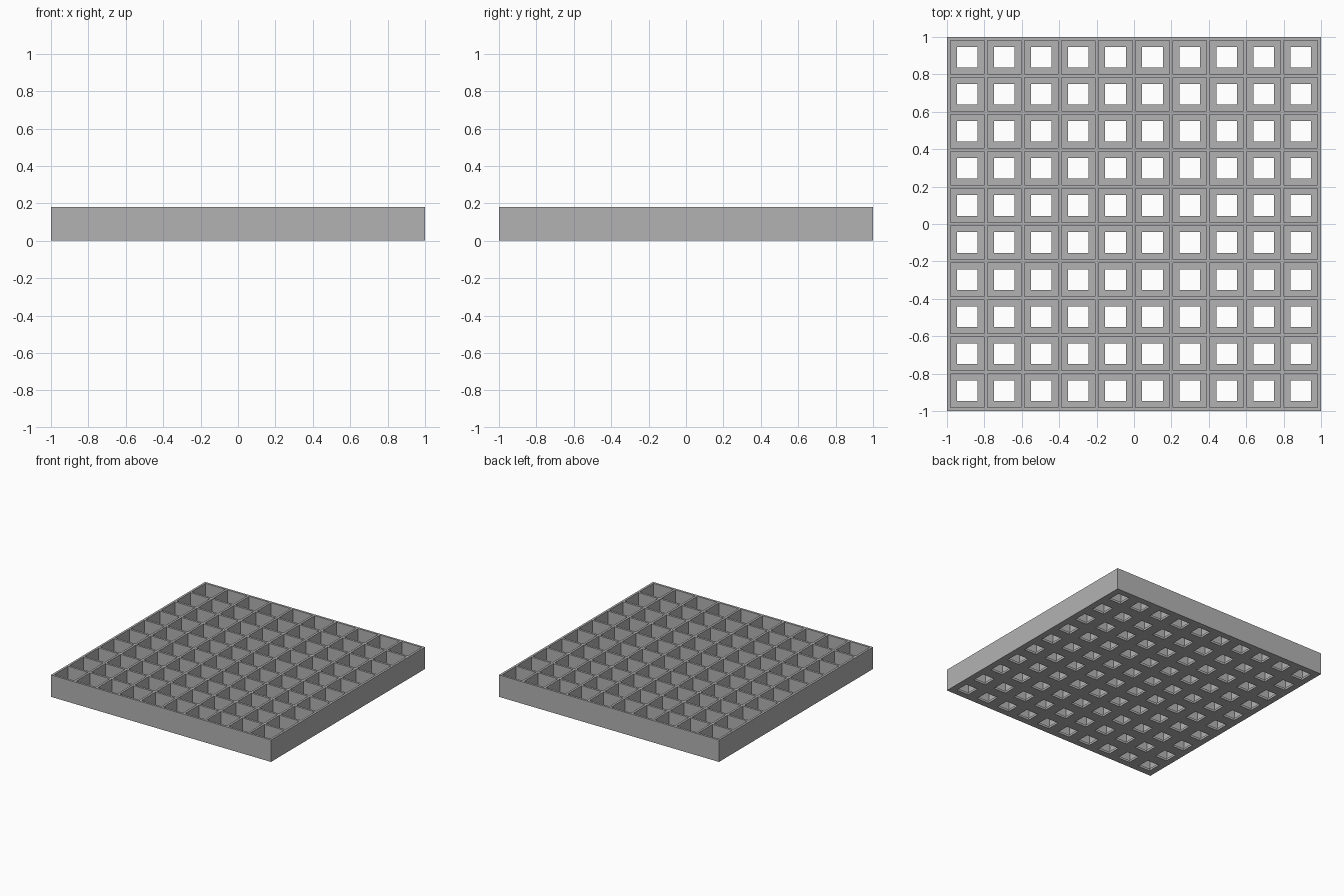
import bpy
import bmesh

cube = bpy.data.objects.get("Cube")
if cube:
    bpy.data.objects.remove(cube, do_unlink=True)

# Tray proportions
CELLS = 10
SIZE = 2.0
HEIGHT = 0.18
WALL = 0.018
FLOOR = 0.018
HOLE = 0.11
PITCH = (SIZE - WALL) / CELLS
LEDGE = (PITCH - WALL - HOLE) / 2

# Strip boundaries: wall, ledge, hole, ledge, repeated and closed by a wall
cuts = [-SIZE / 2]
for _ in range(CELLS):
    for step in (WALL, LEDGE, HOLE, LEDGE):
        cuts.append(cuts[-1] + step)
cuts.append(SIZE / 2)
COUNT = len(cuts) - 1


def level(i, j):
    """Height of the solid in one patch of the plan."""
    if not (0 <= i < COUNT and 0 <= j < COUNT):
        return 0
    if i % 4 == 0 or j % 4 == 0:
        return HEIGHT
    if i % 4 == 2 and j % 4 == 2:
        return 0
    return FLOOR


bm = bmesh.new()


def quad(*points):
    bm.faces.new([bm.verts.new(p) for p in points])


def riser(p, q, low, high):
    """Vertical face between two neighbouring heights."""
    if low != high:
        quad((*p, low), (*q, low), (*q, high), (*p, high))


for i in range(COUNT + 1):
    for j in range(COUNT + 1):
        here = level(i, j)
        corner = (cuts[i], cuts[j])
        # Rims, cell floors and underside
        if here:
            a, b = cuts[i + 1], cuts[j + 1]
            x, y = corner
            for z in (0, here):
                quad((x, y, z), (a, y, z), (a, b, z), (x, b, z))
        # Cell sides, hole edges and outer sides
        if j < COUNT:
            riser(corner, (cuts[i], cuts[j + 1]), *sorted((level(i - 1, j), here)))
        if i < COUNT:
            riser(corner, (cuts[i + 1], cuts[j]), *sorted((level(i, j - 1), here)))

bmesh.ops.remove_doubles(bm, verts=bm.verts[:], dist=0.0001)

# Split tall risers where they meet a floor so that the shell is closed
bmesh.ops.recalc_face_normals(bm, faces=bm.faces[:])

mesh = bpy.data.meshes.new("grid_tray")
bm.to_mesh(mesh)
bm.free()
tray = bpy.data.objects.new("grid_tray", mesh)
bpy.context.collection.objects.link(tray)

# Plain grey plastic
grey = bpy.data.materials.new("plain_grey")
grey.use_nodes = True
colour = (0.45, 0.45, 0.45, 1)
grey.diffuse_color = colour
grey.node_tree.nodes["Principled BSDF"].inputs["Base Color"].default_value = colour
mesh.materials.append(grey)
